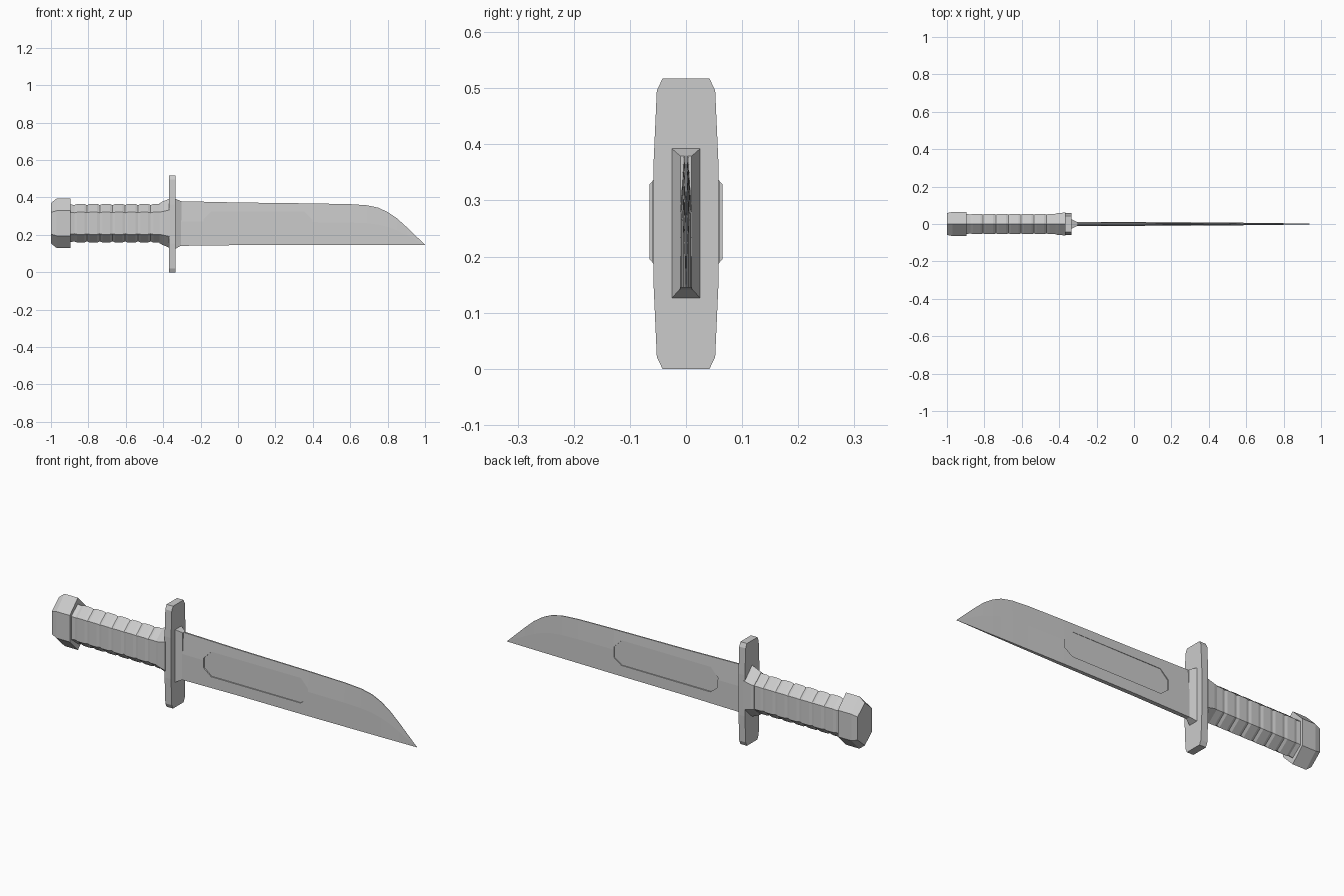
import bpy, bmesh

if "Cube" in bpy.data.objects:
    bpy.data.objects.remove(bpy.data.objects["Cube"])

CZ = 0.262  # height of the knife's long axis


def loft(name, rings):
    """Skin a closed solid through rings of equal point count."""
    bm = bmesh.new()
    loops = [[bm.verts.new(p) for p in ring] for ring in rings]
    n = len(loops[0])
    for a, b in zip(loops, loops[1:]):
        for i in range(n):
            j = (i + 1) % n
            bm.faces.new((a[i], a[j], b[j], b[i]))
    bm.faces.new(loops[0])
    bm.faces.new(loops[-1])
    bmesh.ops.recalc_face_normals(bm, faces=bm.faces)
    me = bpy.data.meshes.new(name)
    bm.to_mesh(me)
    bm.free()
    ob = bpy.data.objects.new(name, me)
    bpy.context.collection.objects.link(ob)
    return ob


def hexa(x, y, side, top):
    """Hexagonal section: flat flanks, ridge at top and bottom."""
    pts = [(0, top), (y, side), (y, -side), (0, -top), (-y, -side), (-y, side)]
    return [(x, py, CZ + pz) for py, pz in pts]


def rect(x, y, z0, z1):
    return [(x, -y, z0), (x, y, z0), (x, y, z1), (x, -y, z1)]


# Pommel with chamfered end
loft("pommel", [hexa(-1.0, 0.058, 0.058, 0.108),
                hexa(-0.97, 0.065, 0.067, 0.132),
                hexa(-0.895, 0.065, 0.067, 0.132)])

# Grip with shallow ring grooves
grip = [hexa(-0.90, 0.054, 0.059, 0.102)]
step = 0.068
for i in range(7):
    x = -0.875 + i * step
    grip += [hexa(x, 0.051, 0.056, 0.097),
             hexa(x + 0.014, 0.054, 0.059, 0.103),
             hexa(x + step - 0.014, 0.054, 0.059, 0.103)]
grip.append(hexa(-0.40, 0.051, 0.056, 0.097))
loft("grip", grip)

# Flared collar between grip and guard
loft("grip_collar", [hexa(-0.42, 0.056, 0.060, 0.106),
                     hexa(-0.405, 0.059, 0.062, 0.115),
                     hexa(-0.365, 0.061, 0.072, 0.132)])

# Cross guard
half = [(0.042, 0.0), (0.052, 0.021), (0.058, 0.155),
        (0.058, 0.362), (0.052, 0.496), (0.042, 0.517)]
outline = half + [(-y, z) for y, z in reversed(half)]
loft("guard", [[(x, y, z) for y, z in outline] for x in (-0.37, -0.334)])

# Tapered collar at the blade root
loft("blade_collar", [rect(-0.336, 0.026, 0.125, 0.393),
                      rect(-0.302, 0.010, 0.143, 0.379)])

# Blade: x, spine height, half thickness
stations = [(-0.32, 0.380, 0.011), (0.0, 0.373, 0.0105), (0.4, 0.368, 0.009),
            (0.60, 0.364, 0.0065), (0.69, 0.358, 0.0055), (0.75, 0.345, 0.0045),
            (0.80, 0.322, 0.004), (0.85, 0.288, 0.003), (0.90, 0.243, 0.002),
            (1.0, 0.147, 0.0003)]
rings = []
for x, top, t in stations:
    bot = 0.141 if x < -0.1 else 0.145
    mid = bot + 0.55 * (top - bot)
    side = [(t, bot), (t, mid), (0.35 * t, top)]
    rings.append([(x, y, z) for y, z in side + [(-y, z) for y, z in reversed(side)]])
blade = loft("blade", rings)

# Shallow recess in both faces of the blade
c, x0, x1, z0, z1 = 0.042, -0.185, 0.397, 0.200, 0.325
panel = [(x0 + c, z0), (x1 - c, z0), (x1, z0 + c * 0.7), (x1, z1 - c),
         (x1 - c, z1), (x0 + c, z1), (x0, z1 - c), (x0, z0 + c * 0.8)]
for s in (-1, 1):
    cutter = loft("recess_cutter", [[(x, s * y, z) for x, z in panel]
                                    for y in (0.0045, 0.04)])
    cutter.hide_render = True
    mod = blade.modifiers.new("recess", 'BOOLEAN')
    mod.object = cutter
    mod.operation = 'DIFFERENCE'
    mod.solver = 'EXACT'
    bpy.context.view_layer.objects.active = blade
    bpy.ops.object.modifier_apply(modifier=mod.name)
    bpy.data.objects.remove(cutter, do_unlink=True)
